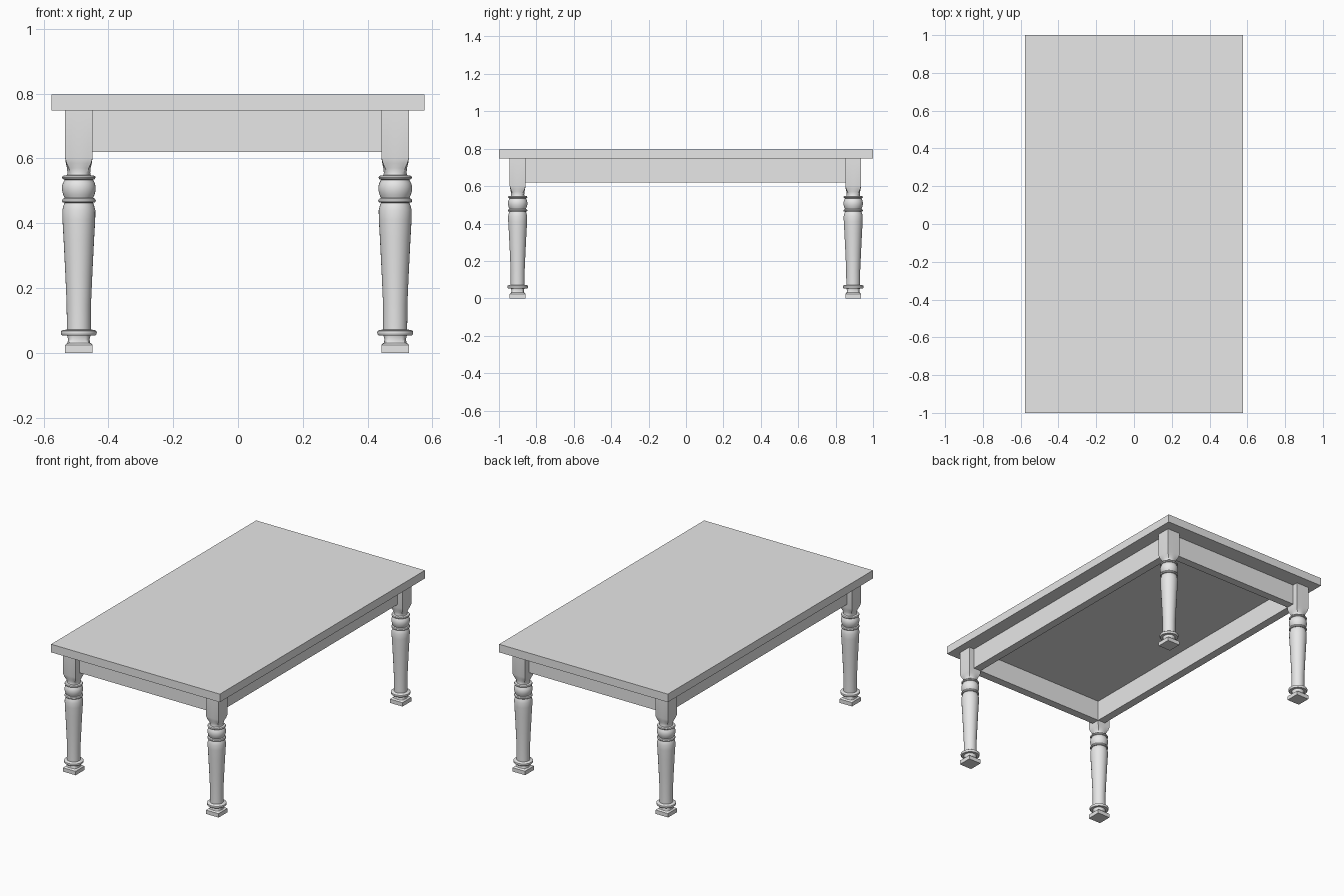
import bpy, bmesh, math

if "Cube" in bpy.data.objects:
    bpy.data.objects.remove(bpy.data.objects["Cube"])

grey = bpy.data.materials.new("plain grey")
grey.diffuse_color = (0.8, 0.8, 0.8, 1)
grey.use_nodes = True
grey.node_tree.nodes["Principled BSDF"].inputs["Base Color"].default_value = grey.diffuse_color

TOP_Z, UNDER_Z, APRON_Z = 0.797, 0.747, 0.62
LEG_X, LEG_Y = (-0.491, 0.485), (-0.90, 0.894)
HALF = 0.0425            # half width of the square leg post
RECESS, THICK = 0.035, 0.05


def finish(name, bm):
    bmesh.ops.recalc_face_normals(bm, faces=bm.faces)
    mesh = bpy.data.meshes.new(name)
    bm.to_mesh(mesh)
    bm.free()
    mesh.materials.append(grey)
    ob = bpy.data.objects.new(name, mesh)
    bpy.context.collection.objects.link(ob)
    return ob


def box(name, lo, hi):
    bm = bmesh.new()
    bmesh.ops.create_cube(bm, size=1)
    for v in bm.verts:
        v.co = [(a + b) / 2 + c * (b - a) for a, b, c in zip(lo, hi, v.co)]
    return finish(name, bm)


# Leg sections: height, half width, squareness (1 square, 0 round)
PROFILE = [
    (0.0, 0.0425, 1), (0.024, 0.0425, 1), (0.029, 0.038, 0.9),
    (0.031, 0.035, 0.5), (0.042, 0.033, 0.2), (0.053, 0.036, 0),
    (0.053, 0.051, 0), (0.057, 0.0545, 0), (0.062, 0.0555, 0),
    (0.067, 0.0545, 0), (0.070, 0.050, 0), (0.072, 0.037, 0),
    (0.15, 0.0375, 0), (0.25, 0.042, 0), (0.35, 0.047, 0),
    (0.41, 0.0505, 0), (0.44, 0.051, 0), (0.455, 0.047, 0),
    (0.463, 0.044, 0), (0.464, 0.050, 0), (0.469, 0.0525, 0),
    (0.475, 0.050, 0), (0.478, 0.044, 0), (0.488, 0.0485, 0),
    (0.500, 0.0515, 0), (0.512, 0.052, 0), (0.523, 0.0495, 0),
    (0.534, 0.044, 0), (0.536, 0.049, 0), (0.541, 0.052, 0),
    (0.546, 0.049, 0), (0.548, 0.037, 0), (0.555, 0.035, 0.15),
    (0.570, 0.0365, 0.45), (0.585, 0.040, 0.8), (0.602, HALF, 1),
    (UNDER_Z, HALF, 1),
]


def leg(name, cx, cy, sides=32):
    bm = bmesh.new()
    rings = []
    for z, r, square in PROFILE:
        ring = []
        for i in range(sides):
            c, s = math.cos(math.tau * i / sides), math.sin(math.tau * i / sides)
            k = r * (1 + square * (1 / max(abs(c), abs(s)) - 1))
            ring.append(bm.verts.new((cx + k * c, cy + k * s, z)))
        rings.append(ring)
    for a, b in zip(rings, rings[1:]):
        for i in range(sides):
            j = (i + 1) % sides
            bm.faces.new((a[i], a[j], b[j], b[i]))
    bm.faces.new(rings[0])
    bm.faces.new(rings[-1])
    ob = finish(name, bm)
    bpy.ops.object.select_all(action='DESELECT')
    ob.select_set(True)
    bpy.context.view_layer.objects.active = ob
    bpy.ops.object.shade_smooth_by_angle(angle=math.radians(35))


# Table top
box("table_top", (-0.576, -1, UNDER_Z), (0.576, 1, TOP_Z))

# Four turned legs
for x, side in zip(LEG_X, ("left", "right")):
    for y, end in zip(LEG_Y, ("front", "back")):
        leg(f"{end}_{side}_leg", x, y)

# Aprons, set back from the outer leg faces and flush with the inner ones
for y, d, end in zip(LEG_Y, (-1, 1), ("front", "back")):
    ys = sorted((y + d * (HALF - RECESS), y + d * (HALF - RECESS - THICK)))
    box(f"{end}_apron", (LEG_X[0], ys[0], APRON_Z), (LEG_X[1], ys[1], UNDER_Z))
for x, d, side in zip(LEG_X, (-1, 1), ("left", "right")):
    xs = sorted((x + d * (HALF - RECESS), x + d * (HALF - RECESS - THICK)))
    box(f"{side}_apron", (xs[0], LEG_Y[0], APRON_Z), (xs[1], LEG_Y[1], UNDER_Z))
